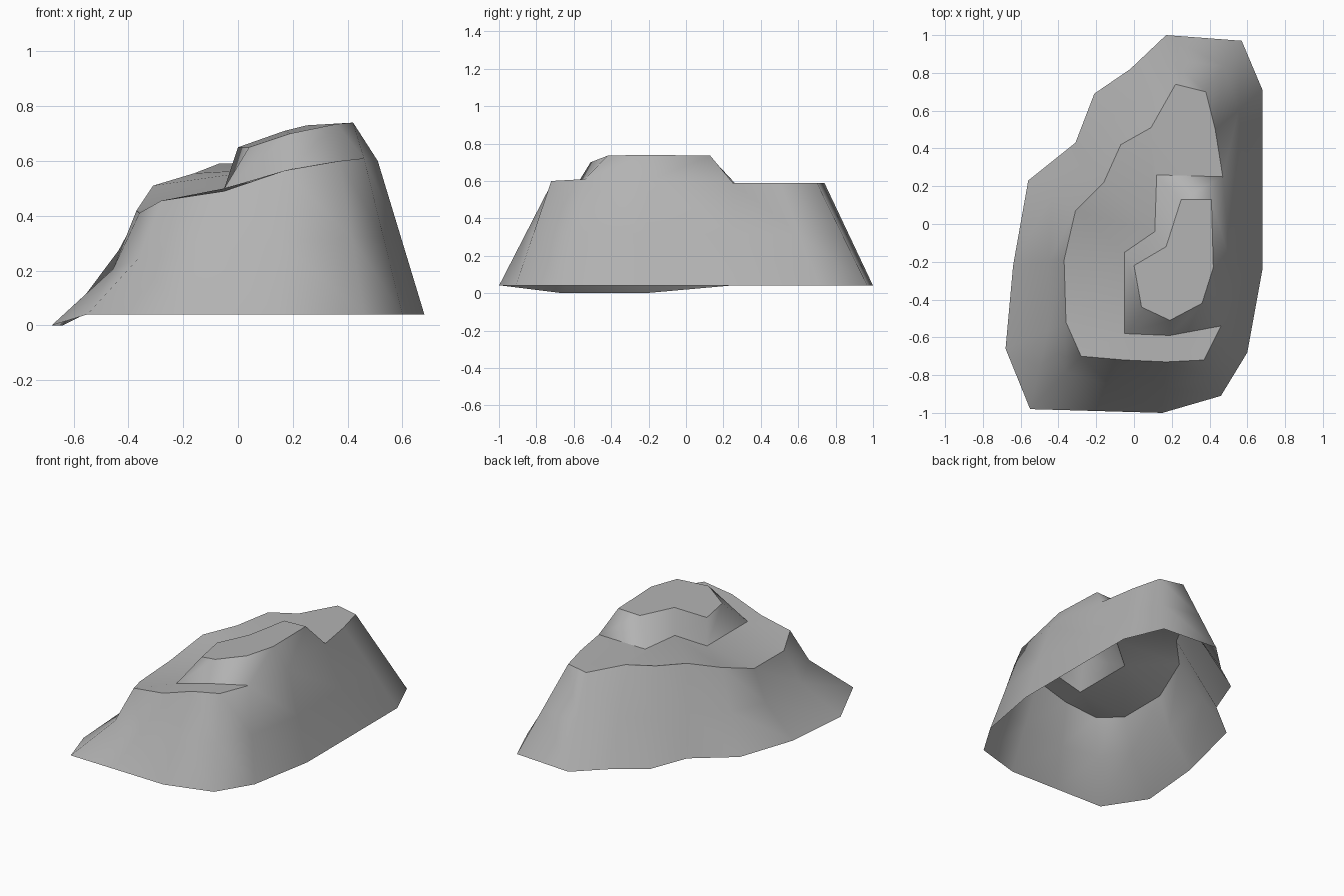
import bpy
import bmesh
from mathutils import Vector

default_cube = bpy.data.objects.get("Cube")
if default_cube:
    bpy.data.objects.remove(default_cube, do_unlink=True)

# Single stone colour
stone = bpy.data.materials.new("grey stone")
stone.use_nodes = True
colour = (0.45, 0.45, 0.45, 1)
stone.diffuse_color = colour
shader = stone.node_tree.nodes["Principled BSDF"]
shader.inputs["Base Color"].default_value = colour
shader.inputs["Roughness"].default_value = 0.9

# Ground outline, clockwise from the back
ground = [(.17, 1), (.57, .97), (.68, .71), (.68, .25), (.68, -.24), (.60, -.68),
          (.46, -.91), (.15, -1), (-.2, -.99), (-.55, -.98), (-.68, -.66),
          (-.64, -.22), (-.56, .23), (-.31, .43), (-.21, .69), (-.02, .82)]

# Outer rim of the sloping ledge, one point per ground point
rim = [(.22, .74, .59), (.38, .70, .59), (.43, .50, .59), (.47, .25, .59),
       (.51, -.2, .6), (.46, -.54, .61), (.37, -.72, .6), (.17, -.73, .565),
       (-.05, -.72, .49), (-.28, -.70, .455), (-.36, -.52, .41),
       (-.37, -.19, .42), (-.31, .07, .51), (-.16, .22, .555),
       (-.07, .42, .59), (.09, .51, .59)]

# Foot of the upper step, and the outline of the summit
step = [(.12, .26, .59), (.11, -.04, .57), (-.05, -.15, .5),
        (-.05, -.58, .5), (.19, -.59, .57)]
summit = [(.41, .13, .735), (.25, .13, .73), (.17, -.12, .71), (0, -.22, .65),
          (.04, -.44, .65), (.19, -.51, .7), (.36, -.42, .735), (.42, -.23, .74)]


def waist_point(low, high):
    """Point halfway up the wall; the left end is hollowed inwards."""
    hollow = low.x < -.5 and low.y < 0
    point = low.lerp(high, .7 if hollow else .5)
    point.z = (low.z + high.z) / 2
    return point


bm = bmesh.new()


def add_ring(points):
    return [bm.verts.new(p) for p in points]


def add_wall(lower, upper):
    """Smooth band of quads between two closed rings."""
    count = len(lower)
    for i in range(count):
        j = (i + 1) % count
        face = bm.faces.new((lower[i], lower[j], upper[j], upper[i]))
        face.smooth = True


low_points = [Vector((x, y, 0 if x < -.6 else .04)) for x, y in ground]
high_points = [Vector(p) for p in rim]
mid_points = [waist_point(a, b) for a, b in zip(low_points, high_points)]

base = add_ring(low_points)
waist = add_ring(mid_points)
o = add_ring(high_points)
s = add_ring(step)
top = add_ring(summit)

# Outer walls and upper step
add_wall(base, waist)
add_wall(waist, o)
add_wall([o[3]] + s + [o[5], o[4]], top)

# Ledge around the step, and the summit
flats = [
    [s[0], o[15], o[0], o[1], o[2], o[3]],
    [s[0], s[1], o[13], o[14], o[15]],
    [s[1], s[2], o[12], o[13]],
    [s[2], o[11], o[12]],
    [s[2], s[3], o[10], o[11]],
    [s[3], o[8], o[9], o[10]],
    [s[3], s[4], o[7], o[8]],
    [s[4], o[5], o[6], o[7]],
    top,
]
flat_faces = set()
for corners in flats:
    face = bm.faces.new(corners)
    face.smooth = True
    flat_faces.add(face)

bmesh.ops.recalc_face_normals(bm, faces=bm.faces[:])
bm.normal_update()
if sum(f.normal.z for f in flat_faces) < 0:
    bmesh.ops.reverse_faces(bm, faces=bm.faces[:])

# Crisp edges where flat ground meets a wall
for edge in bm.edges:
    kinds = {f in flat_faces for f in edge.link_faces}
    if len(kinds) == 2:
        edge.smooth = False

mesh = bpy.data.meshes.new("rock")
bm.to_mesh(mesh)
bm.free()
mesh.materials.append(stone)
rock = bpy.data.objects.new("rock", mesh)
bpy.context.collection.objects.link(rock)
